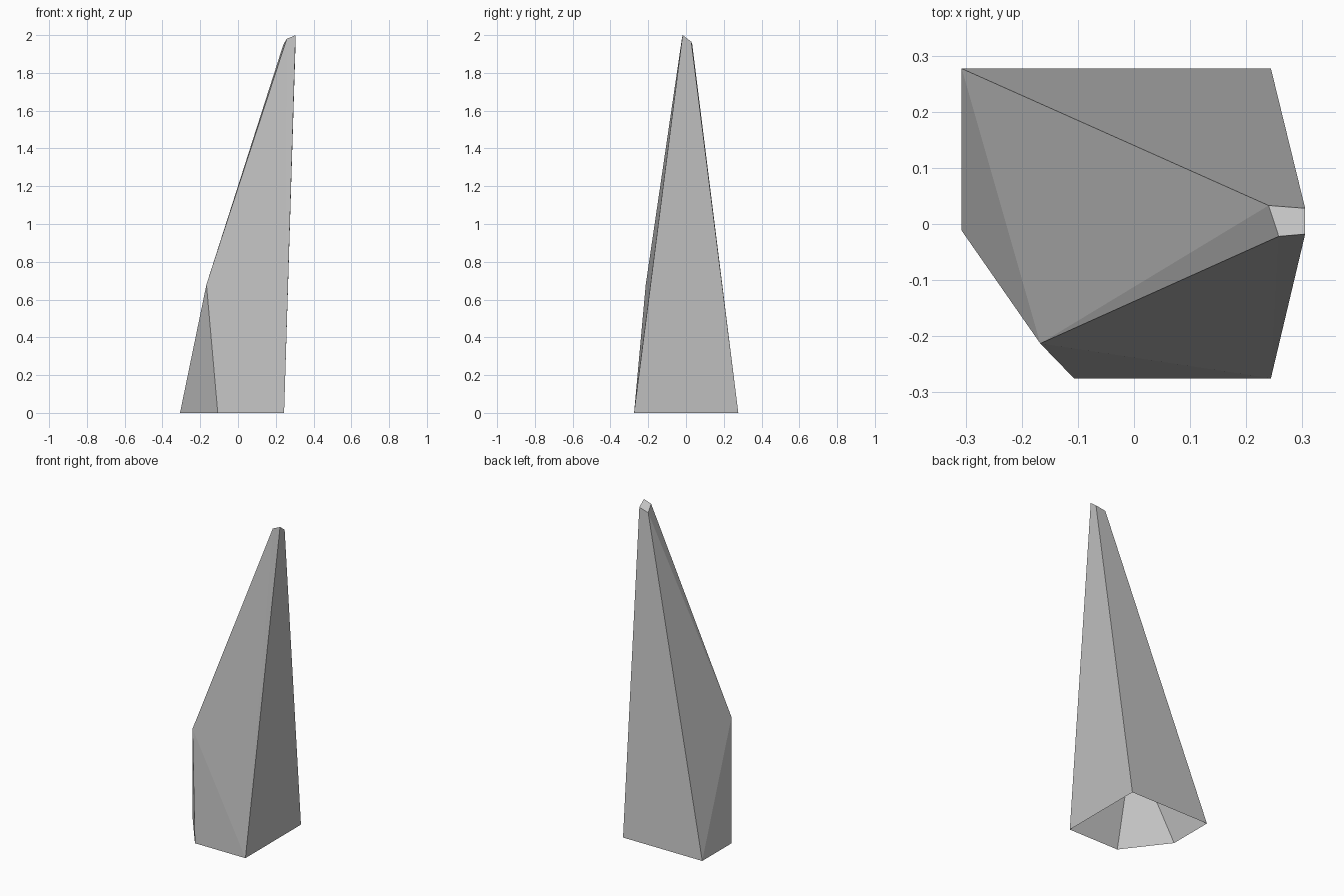
import bpy
import bmesh

cube = bpy.data.objects.get("Cube")
if cube:
    bpy.data.objects.remove(cube, do_unlink=True)


def make_material(name, colour):
    mat = bpy.data.materials.new(name)
    mat.use_nodes = True
    mat.diffuse_color = colour
    mat.node_tree.nodes["Principled BSDF"].inputs["Base Color"].default_value = colour
    return mat


stone = make_material("stone grey", (0.53, 0.53, 0.53, 1))

# Corners of the open base, the shoulder and the chipped tip
corners = {
    "back_left": (0.244, 0.277, 0),
    "back_right": (-0.307, 0.277, 0),
    "side_right": (-0.307, -0.012, 0),
    "front_right": (-0.107, -0.275, 0),
    "front_left": (0.244, -0.275, 0),
    "shoulder": (-0.167, -0.213, 0.68),
    "tip_back_right": (0.24, 0.033, 1.95),
    "tip_back_left": (0.305, 0.028, 1.965),
    "tip_front_left": (0.305, -0.018, 2.0),
    "tip_front_right": (0.258, -0.022, 1.98),
}

# Facets, wound outwards; the underside stays open
facets = [
    "back_left back_right tip_back_right tip_back_left",
    "back_right side_right shoulder",
    "back_right shoulder tip_back_right",
    "shoulder tip_front_right tip_back_right",
    "side_right front_right shoulder",
    "front_right front_left shoulder",
    "front_left tip_front_right shoulder",
    "front_left tip_front_left tip_front_right",
    "front_left back_left tip_back_left tip_front_left",
    "tip_front_left tip_back_left tip_back_right tip_front_right",
]

bm = bmesh.new()
verts = {name: bm.verts.new(co) for name, co in corners.items()}
for facet in facets:
    bm.faces.new([verts[name] for name in facet.split()])

mesh = bpy.data.meshes.new("rock_spire")
bm.to_mesh(mesh)
bm.free()
mesh.materials.append(stone)
spire = bpy.data.objects.new("rock_spire", mesh)
bpy.context.collection.objects.link(spire)
